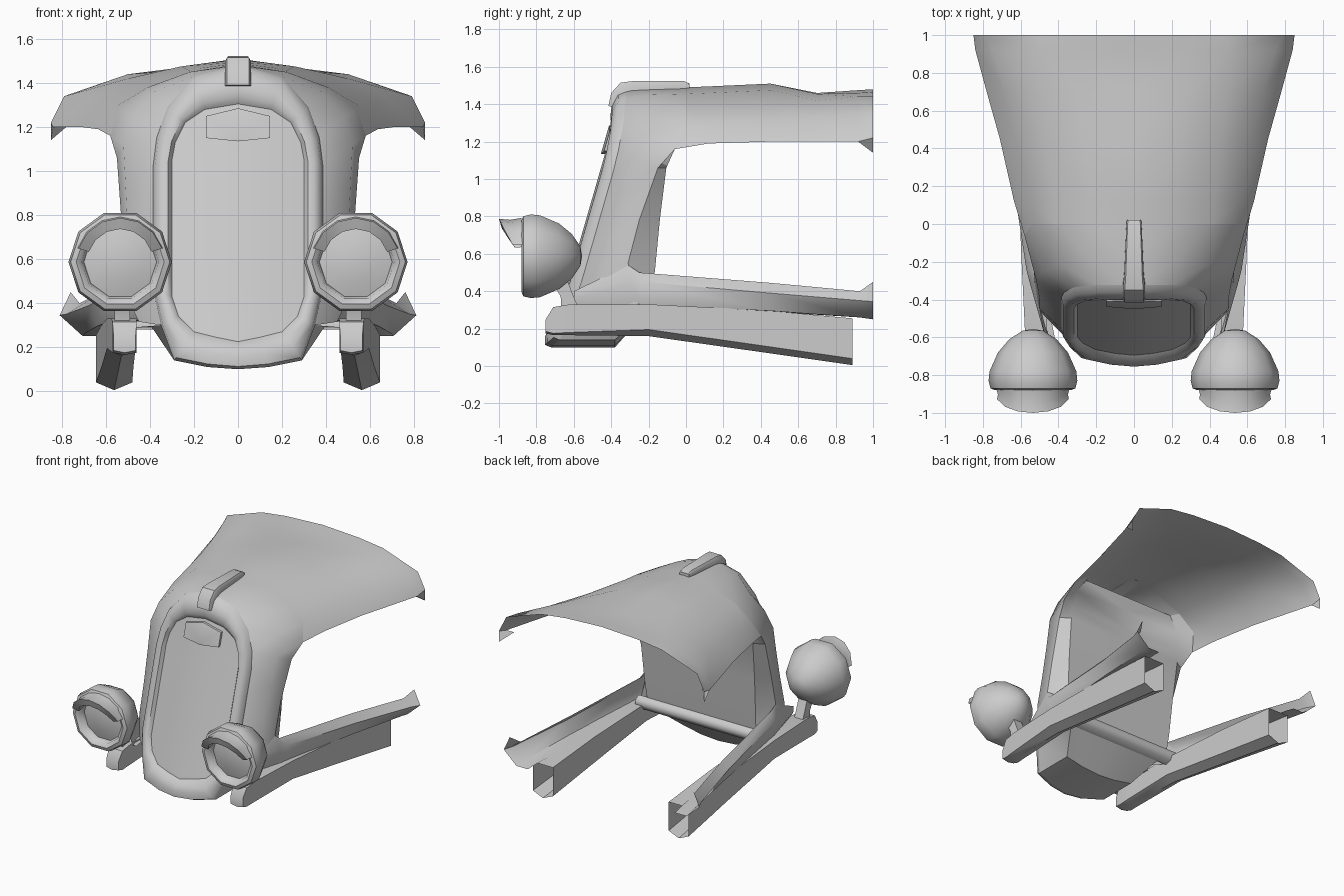
import bpy, bmesh, math

def build(name, rows, closed=False, cap0=False, cap1=False, angle=40):
    """Loft quads through rows of points, mirror across x = 0, weld and smooth."""
    bm = bmesh.new()
    for s in (1, -1):
        vs = [[bm.verts.new((s * x, y, z)) for x, y, z in r] for r in rows]
        n = len(rows[0])
        for a, b in zip(vs, vs[1:]):
            for i in range(n if closed else n - 1):
                j = (i + 1) % n
                bm.faces.new((a[i], a[j], b[j], b[i]))
        if cap0:
            bm.faces.new(vs[0])
        if cap1:
            bm.faces.new(vs[-1])
    bmesh.ops.remove_doubles(bm, verts=bm.verts, dist=0.0005)
    bmesh.ops.dissolve_degenerate(bm, edges=bm.edges, dist=0.0005)
    bmesh.ops.recalc_face_normals(bm, faces=bm.faces)
    me = bpy.data.meshes.new(name)
    bm.to_mesh(me)
    bm.free()
    ob = bpy.data.objects.new(name, me)
    bpy.context.collection.objects.link(ob)
    bpy.ops.object.select_all(action='DESELECT')
    ob.select_set(True)
    bpy.context.view_layer.objects.active = ob
    bpy.ops.object.shade_smooth_by_angle(angle=math.radians(angle))
    return ob

def front_y(x, z):
    """Leaning, slightly bowed front plane."""
    return -0.80 + 0.288 * z + 0.06 * (x / 0.38) ** 2

def on_front(pts, off):
    return [(x, front_y(x, z) + off, z) for x, z in pts]

def mix(a, b, t):
    return [(p[0] + (q[0] - p[0]) * t, p[1] + (q[1] - p[1]) * t) for p, q in zip(a, b)]

# Grille surround: rounded moulding between outer and inner outlines
outer = [(0, 1.48), (.2, 1.43), (.32, 1.29), (.37, 1.15), (.385, 1.03), (.385, .85),
         (.385, .65), (.385, .46), (.35, .30), (.29, .14), (.14, .11), (0, .10)]
inner = [(0, 1.305), (.15, 1.28), (.24, 1.22), (.285, 1.13), (.30, 1.05), (.30, .85),
         (.30, .65), (.30, .43), (.27, .34), (.2, .27), (.1, .245), (0, .225)]
build("grille_surround", [on_front(outer, .05), on_front(mix(outer, inner, .1), .015),
                          on_front(mix(outer, inner, .45), 0), on_front(mix(outer, inner, .8), .01),
                          on_front(inner, .04)], angle=50)

# Grille panel
build("grille_panel", [on_front(inner, .04), on_front([(x * .5, z) for x, z in inner], .04),
                       on_front([(0, z) for x, z in inner], .04)])

# Badge plate on the grille
plate = [(0, 1.285), (.145, 1.25), (.145, 1.15), (0, 1.135)]
build("badge_plate", [on_front(plate, .06), on_front(plate, .022),
                      on_front([(0, z) for x, z in plate], .018)], angle=30)

# Nose shell from the surround to the pillar edge
nose_a = on_front(outer[:9], .05)
nose_b = [(0, -.2, 1.485), (.22, -.2, 1.45), (.38, -.22, 1.36), (.48, -.25, 1.25), (.52, -.29, 1.12),
          (.51, -.34, .92), (.50, -.40, .70), (.50, -.45, .50), (.48, -.48, .32)]
nose_c = [(0, 0, 1.49), (.22, 0, 1.455), (.41, 0, 1.38), (.54, 0, 1.28), (.58, -.06, 1.16),
          (.55, -.15, 1.06), (.53, -.25, .78), (.525, -.31, .55), (.55, -.25, .32)]
build("nose_shell", [nose_a, nose_b, nose_c], angle=60)

# Hood top flaring towards the rear, with a drooping rear corner
hood = [nose_c[:5],
        [(0, .12, 1.495), (.23, .12, 1.46), (.42, .12, 1.385), (.56, .12, 1.29), (.635, .12, 1.19)],
        [(0, .45, 1.51), (.26, .45, 1.475), (.47, .45, 1.40), (.62, .45, 1.31), (.71, .45, 1.20)],
        [(0, .70, 1.46), (.28, .70, 1.455), (.50, .70, 1.42), (.68, .70, 1.33), (.78, .70, 1.20)],
        [(0, .92, 1.475), (.30, .92, 1.46), (.50, .92, 1.44), (.75, .92, 1.35), (.84, .92, 1.20)],
        [(0, 1, 1.48), (.30, 1, 1.465), (.50, 1, 1.44), (.79, 1, 1.34), (.85, 1, 1.22)]]
build("hood_top", hood, angle=60)
build("hood_corner", [[(.78, .92, 1.20), (.84, .92, 1.20)],
                      [(.85, 1, 1.14), (.85, 1, 1.22)]])

# Firewall with returns from the pillars
edge = [(.38, -.06, 1.38), (.45, -.08, 1.28), (.48, -.095, 1.15), (.48, -.105, 1.06),
        (.47, -.14, .78), (.46, -.165, .52), (.45, -.185, .36)]
build("firewall", [nose_c[2:9], edge, [(0, y, z) for x, y, z in edge]], angle=35)

# Rolled bar under the firewall and the closing chin panel
bar = [(-.185, .38), (-.15, .365), (-.14, .33), (-.16, .295), (-.21, .28)]
build("firewall_bar", [[(x, y, z) for y, z in bar] for x in (0, .45, .52)], angle=60)
chin = outer[8:]
build("chin_panel", [on_front(chin, .05),
                     [(x, -.38, z) for x, z in chin],
                     [(x * 1.35, -.21, .29) for x, z in chin]], angle=35)

# Lower side flanges
flange = [[(.47, -.60, .40), (.47, -.60, .36), (.45, -.60, .32), (.42, -.60, .32)],
          [(.525, -.31, .54), (.555, -.30, .45), (.535, -.30, .33), (.48, -.30, .32)],
          [(.52, -.25, .50), (.57, -.24, .45), (.55, -.24, .33), (.49, -.24, .32)],
          [(.625, .45, .445), (.675, .45, .39), (.64, .45, .295), (.55, .45, .29)],
          [(.72, .93, .40), (.78, .93, .35), (.70, .93, .26), (.60, .93, .26)],
          [(.76, 1, .45), (.81, 1, .345), (.705, 1, .25), (.61, 1, .25)]]
build("side_flange", flange, angle=50)

# Frame rails, open at the rear
def rail_section(y, xi, xo, zb, zt, v=.035):
    return [(xi, y, zt), (xo, y, zt), (xo, y, zb + v), ((xi + xo) / 2, y, zb), (xi, y, zb + v)]

build("frame_rail", [rail_section(*r) for r in (
    (-.75, .465, .565, .175, .25, .01), (-.71, .46, .57, .165, .315, .01),
    (-.62, .46, .575, .165, .33, .015), (-.2, .465, .595, .16, .33),
    (.4, .475, .62, .075, .30), (.89, .48, .645, .005, .255))],
    closed=True, cap0=True, angle=35)

# Headlights, lathed with ten sides
HX, HZ = .535, .587

def ring(r, y, angles):
    return [(HX + r * math.cos(math.radians(a)), y, HZ + r * math.sin(math.radians(a))) for a in angles]

turn = range(0, 360, 36)
build("headlight_shell", [ring(r, y, turn) for r, y in (
    (.165, -.82), (.175, -.865), (.20, -.88), (.225, -.87), (.235, -.83), (.23, -.78),
    (.185, -.68), (.125, -.61), (.055, -.565), (0, -.555))], closed=True, angle=50)
build("headlight_lens", [ring(r, y, turn) for r, y in ((.165, -.82), (.09, -.84), (0, -.845))],
      closed=True)

# Headlight visors
arc = range(18, 163, 24)

def visor(r, y0, reach):
    return [(x, y0 - reach * max(0, (z - HZ) / r) ** .8, z) for x, _, z in ring(r, 0, arc)]

build("headlight_visor", [visor(.205, -.86, .02), visor(.195, -.88, .06), visor(.20, -.88, .12),
                          visor(.15, -.87, .115), visor(.165, -.83, .02)], angle=45)

# Headlight brackets
build("headlight_bracket", [[(.49, y0, z), (.56, y0, z), (.56, y1, z), (.49, y1, z)]
                            for y0, y1, z in ((-.665, -.57, .30), (-.67, -.60, .37), (-.74, -.65, .50))],
      closed=True, cap0=True, cap1=True)

# Ornament strap over the nose
strap = [(-.415, 1.39, -.35, 1.38, .058), (-.40, 1.46, -.33, 1.42, .058), (-.35, 1.515, -.29, 1.44, .058),
         (-.29, 1.523, -.26, 1.465, .052), (-.01, 1.523, 0, 1.485, .04), (.02, 1.51, .02, 1.488, .038)]
build("nose_ornament", [[(0, y, z), (w * .85, y, z), (w, y * .8 + v * .2, z * .8 + u * .2), (w, v, u), (0, v, u)]
                        for y, z, v, u, w in strap], cap0=True, cap1=True, angle=40)
